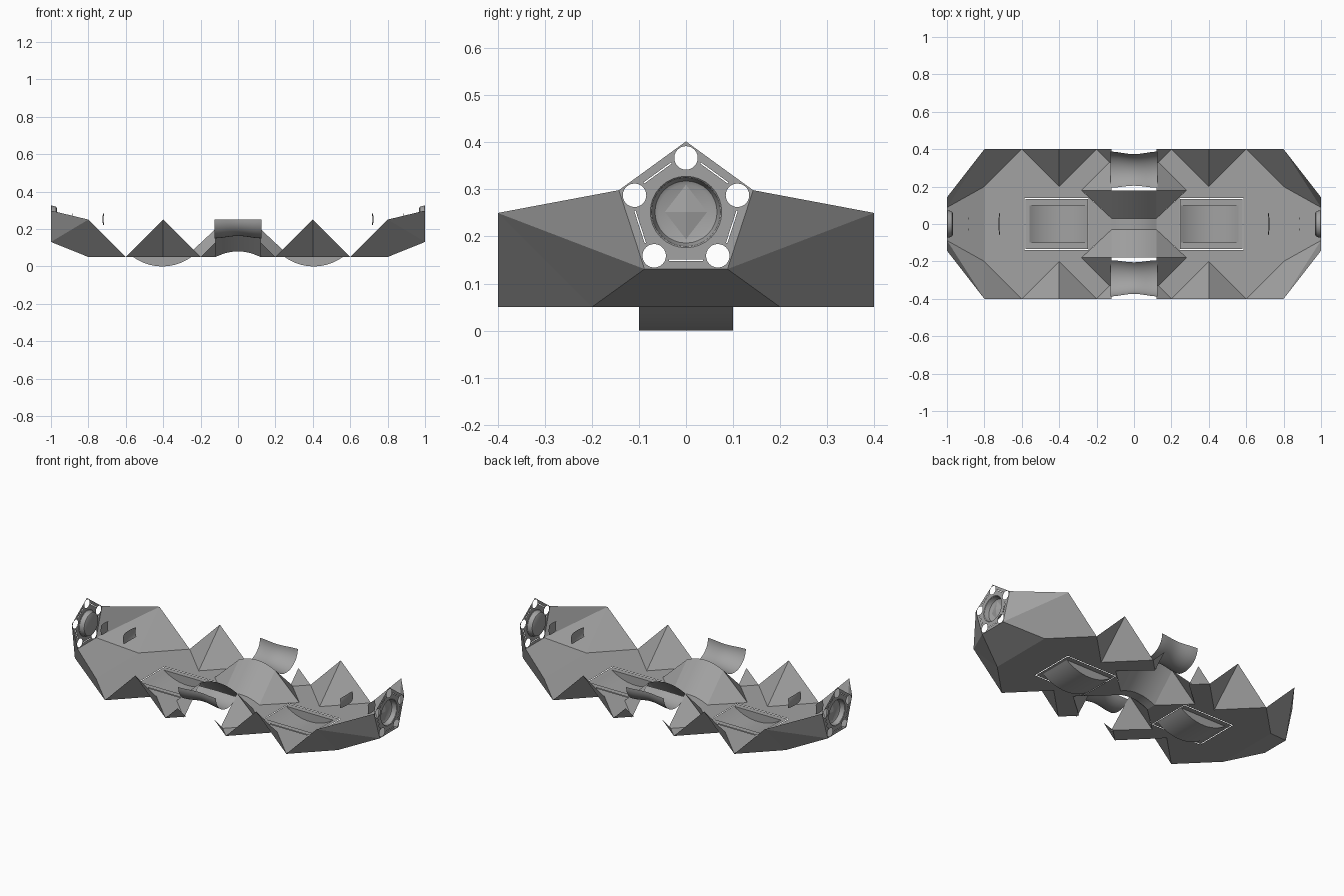
import bpy, bmesh
from math import sin, cos, pi, asin
from mathutils import Vector

if "Cube" in bpy.data.objects:
    bpy.data.objects.remove(bpy.data.objects["Cube"])

F = 0.05          # floor height
PC = 0.252        # centre height of the end plates
PR = 0.15         # radius of the end pentagon

grey = bpy.data.materials.new("dark_grey")
grey.diffuse_color = (.36, .36, .36, 1)
grey.use_nodes = True
grey.node_tree.nodes["Principled BSDF"].inputs["Base Color"].default_value = grey.diffuse_color


def finish(name, bm, smooth=False):
    bmesh.ops.remove_doubles(bm, verts=bm.verts, dist=1e-5)
    bmesh.ops.recalc_face_normals(bm, faces=bm.faces)
    me = bpy.data.meshes.new(name)
    bm.to_mesh(me)
    bm.free()
    me.materials.append(grey)
    ob = bpy.data.objects.new(name, me)
    bpy.context.collection.objects.link(ob)
    if smooth:
        bpy.ops.object.select_all(action='DESELECT')
        ob.select_set(True)
        bpy.context.view_layer.objects.active = ob
        bpy.ops.object.shade_smooth_by_angle(angle=0.6)
    return ob


def facets(name, faces):
    """Flat faces given as point lists, mirrored to all four quarters."""
    bm = bmesh.new()
    for sx in (1, -1):
        for sy in (1, -1):
            for f in faces:
                bm.faces.new([bm.verts.new((x * sx, y * sy, z)) for x, y, z in f])
    return finish(name, bm)


def flat(faces):
    return [[(x, y, F) for x, y in f] for f in faces]


def panel(name, loops, normal):
    """Flat sheet: first loop is the outline, the others are holes."""
    bm = bmesh.new()
    edges = []
    for lp in loops:
        vs = [bm.verts.new(p) for p in lp]
        edges += [bm.edges.new((a, b)) for a, b in zip(vs, vs[1:] + vs[:1])]
    bmesh.ops.triangle_fill(bm, use_beauty=True, edges=edges, normal=normal)
    return finish(name, bm)


def sheet(name, fn, nu, nv):
    """Smooth surface from fn(u, v), u and v in 0..1."""
    bm = bmesh.new()
    g = [[bm.verts.new(fn(i / nu, j / nv)) for j in range(nv + 1)] for i in range(nu + 1)]
    for i in range(nu):
        for j in range(nv):
            bm.faces.new((g[i][j], g[i + 1][j], g[i + 1][j + 1], g[i][j + 1]))
    return finish(name, bm, True)


def ring(x, r, cy=0, cz=PC, n=32, a0=pi / 2):
    return [(x, cy + r * cos(a0 + 2 * pi * i / n), cz + r * sin(a0 + 2 * pi * i / n)) for i in range(n)]


# side spikes, the cut-off middle spikes and the faceted hull ends
P, B = (.8, .4, .25), (.8, .2, F)
L1, L2, L3 = (.6, .4, F), (.4, .2, F), (.2, .4, F)
Q1 = (1, PR * sin(2 * pi / 5), PC + PR * cos(2 * pi / 5))
Q2 = (1, PR * sin(pi / 5), PC - PR * cos(pi / 5))
tip = (.4, .4, .25)
facets("side_spikes", [(L1, L2, tip), (L2, L3, tip), (P, L1, B),
                       (L3, (.12, .4, .13), (.12, .32, F))])
facets("hull_ends", [(P, B, Q2), (P, Q2, Q1), (B, (.8, 0, F), (1, 0, Q2[2]), Q2)])

# pyramids either side of the middle passage
apex, foot = (.12, .18, .2), (.28, .18, F)
facets("middle_pyramids", [(foot, (.12, .03, F), apex), (foot, (.12, .34, F), apex)])

# floor around the window openings, and the window frames inside them
facets("floor", flat([
    [(.12, 0), (.12, .03), (.242, .144), (.242, 0)],
    [(.242, .138), (.242, .144), (.28, .18), (.4, .2), (.585, .138)],
    [(.28, .18), (.12, .32), (.2, .4), (.4, .2)],
    [(.4, .2), (.6, .4), (.8, .2), (.585, .138)],
    [(.585, 0), (.585, .138), (.8, .2), (.8, 0)]]))
facets("window_frames", flat([
    [(.246, 0), (.246, .133), (.25, .1), (.25, 0)],
    [(.246, .133), (.58, .133), (.56, .1), (.25, .1)],
    [(.58, 0), (.58, .133), (.56, .1), (.56, 0)]]))

for s, side in ((1, "right"), (-1, "left")):
    # belly window: shallow arc below the floor with closed ends
    w, d = .155, .05
    R = (w * w + d * d) / (2 * d)
    A = asin(w / R)
    arc = [(s * (.405 + R * sin(A * t / 10)), R - R * cos(A * t / 10)) for t in range(-10, 11)]
    sheet(side + "_belly_window", lambda u, v: (arc[round(u * 20)][0], .2 * v - .1, arc[round(u * 20)][1]), 20, 1)
    for y in (-.1, .1):
        panel(side + "_window_end", [[(x, y, z) for x, z in arc]], (0, 1, 0))

    # pentagon end plate with round corner holes, slots and a centre opening
    loops = [ring(s, PR, n=5), ring(s, .08)]
    for k in range(5):
        a = pi / 2 + 2 * pi * k / 5
        loops.append(ring(s, .025, .115 * cos(a), PC + .115 * sin(a), 24))
        b = a + pi / 5
        n, t = Vector((0, cos(b), sin(b))), Vector((0, -sin(b), cos(b)))
        c = Vector((s, 0, PC))
        loops.append([c + n * r + t * h for r, h in
                      ((.101, -.036), (.101, .036), (.104, .036), (.104, -.036))])
    panel(side + "_end_plate", loops, (1, 0, 0))

    # round port: turned rim and dish
    prof = [(1, .08), (1, .076), (.997, .073), (.985, .071), (.972, .066), (.968, .058), (.968, 0)]
    sheet(side + "_port", lambda u, v: (s * prof[round(u * 6)][0],
          prof[round(u * 6)][1] * cos(2 * pi * v), PC + prof[round(u * 6)][1] * sin(2 * pi * v)), 6, 32)

    # raised diamond in the port
    bm = bmesh.new()
    base = [bm.verts.new((s * .969, y, PC + z)) for y, z in ((.045, 0), (0, .058), (-.045, 0), (0, -.058))]
    top = bm.verts.new((s * .978, 0, PC))
    for a, b in zip(base, base[1:] + base[:1]):
        bm.faces.new((a, b, top))
    finish(side + "_port_diamond", bm)

    # small, slightly curved plates floating behind the port
    for x, hy, bow in ((.725, .06, .005), (.885, .035, .001)):
        sheet(side + "_inner_plate", lambda u, v: (
            s * (x - bow * ((2 * u - 1) ** 2 + (2 * v - 1) ** 2)),
            hy * (2 * u - 1), PC + .032 * (2 * v - 1) * (1 - .15 * (2 * u - 1) ** 4)), 8, 8)

    # waisted trough at the middle of each long side
    def trough(u, v):
        x = 2 * u - 1
        r = .095 + .014 * x * x * (3 - 2 * abs(x))
        a = pi * .78 * (1 - v)
        return (.125 * x, s * (.278 + r * cos(a)), .25 - .92 * r * sin(a))
    sheet(("back" if s > 0 else "front") + "_trough", trough, 12, 20)


# valley-shaped middle passage, gently arched across
def passage(u, v):
    x, y = 2 * u - 1, .18 * (2 * v - 1)
    ay = max(abs(y) - .03, 0)
    return (.12 * x, y, F + ay + .03 * (1 - x * x))


sheet("middle_passage", passage, 12, 24)
